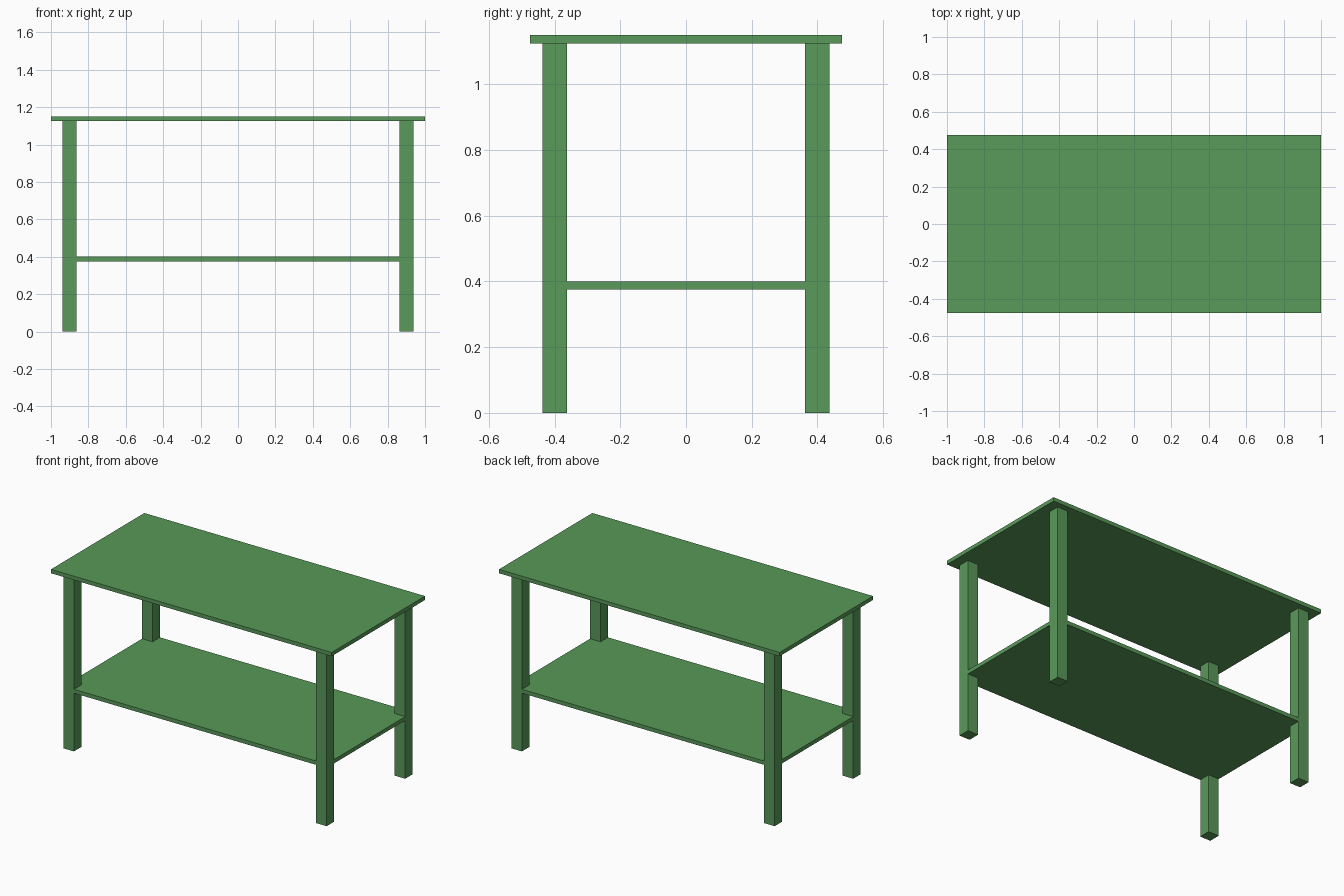
import bpy, bmesh

if "Cube" in bpy.data.objects:
    bpy.data.objects.remove(bpy.data.objects["Cube"])

LEG = 0.075                  # leg thickness
OX, OY = 0.9375, 0.4375      # outer faces of the legs
IX, IY = OX - LEG, OY - LEG  # inner faces of the legs

mat = bpy.data.materials.new("green_paint")
mat.diffuse_color = (0.1, 0.32, 0.1, 1)
mat.use_nodes = True
mat.node_tree.nodes["Principled BSDF"].inputs["Base Color"].default_value = mat.diffuse_color


def prism(name, outline, z0, z1):
    """Extrude a counter-clockwise XY outline from z0 to z1."""
    bm = bmesh.new()
    face = bm.faces.new([bm.verts.new((x, y, z0)) for x, y in outline])
    ext = bmesh.ops.extrude_face_region(bm, geom=[face], use_keep_orig=True)
    top = [v for v in ext["geom"] if isinstance(v, bmesh.types.BMVert)]
    bmesh.ops.translate(bm, verts=top, vec=(0, 0, z1 - z0))
    bmesh.ops.recalc_face_normals(bm, faces=bm.faces)
    mesh = bpy.data.meshes.new(name)
    bm.to_mesh(mesh)
    bm.free()
    mesh.materials.append(mat)
    obj = bpy.data.objects.new(name, mesh)
    bpy.context.collection.objects.link(obj)
    return obj


def rect(x0, x1, y0, y1):
    return [(x0, y0), (x1, y0), (x1, y1), (x0, y1)]


# Table top
prism("table_top", rect(-1, 1, -0.475, 0.475), 1.125, 1.15)

# Lower shelf, notched at the corners and flush with the legs
prism("lower_shelf", [
    (-IX, -OY), (IX, -OY), (IX, -IY), (OX, -IY), (OX, IY), (IX, IY),
    (IX, OY), (-IX, OY), (-IX, IY), (-OX, IY), (-OX, -IY), (-IX, -IY),
], 0.375, 0.4)

# Four square legs
for side, xs in (("left", (-OX, -IX)), ("right", (IX, OX))):
    for end, ys in (("front", (-OY, -IY)), ("back", (IY, OY))):
        prism(f"{end}_{side}_leg", rect(*xs, *ys), 0, 1.125)
